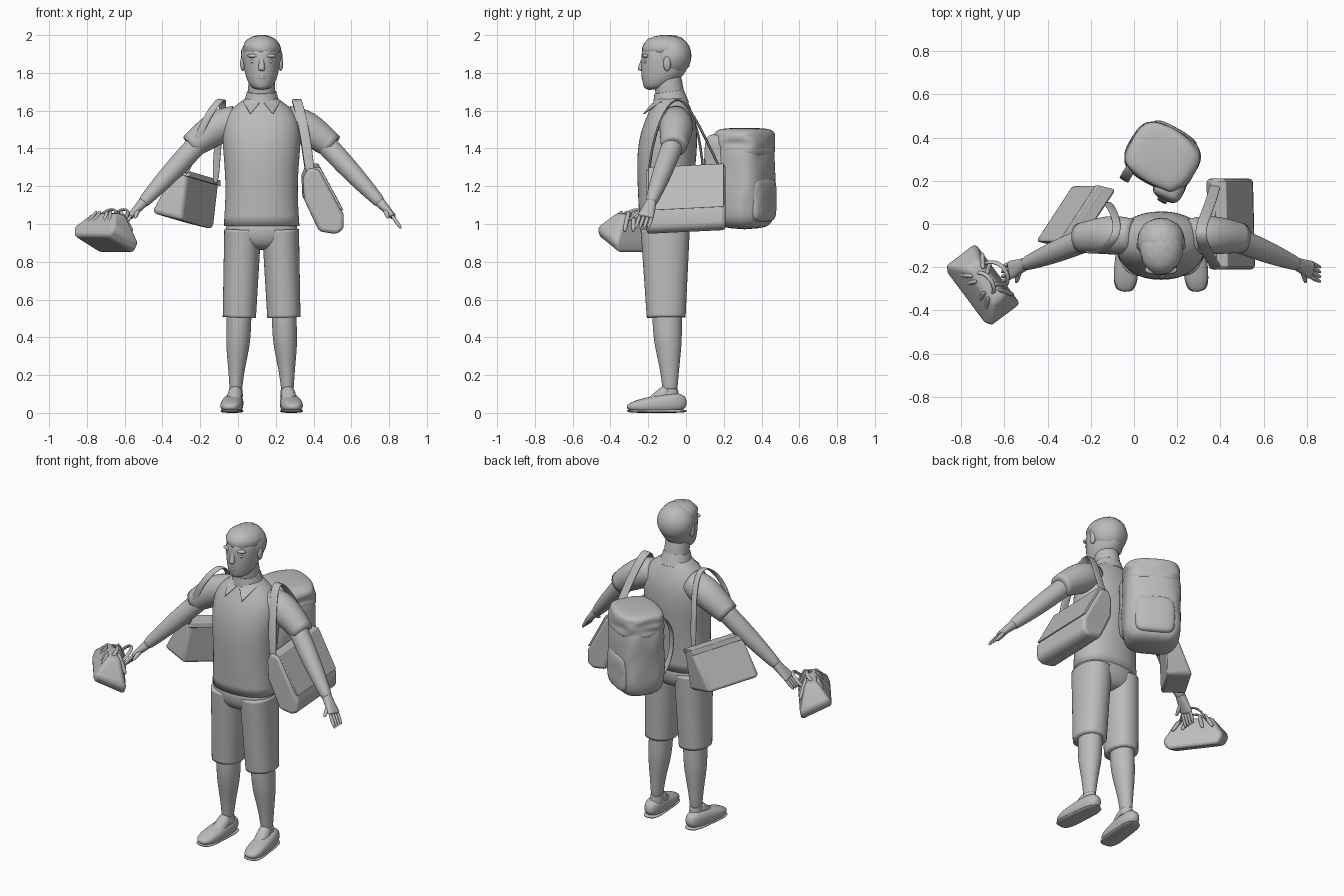
import bpy, bmesh, math, random
from mathutils import Vector, Matrix

random.seed(4)
if "Cube" in bpy.data.objects:
    bpy.data.objects.remove(bpy.data.objects["Cube"])

GREY = (.5, .5, .5, 1)
grey = bpy.data.materials.new("plain_grey")
grey.use_nodes = True
grey.diffuse_color = GREY
grey.node_tree.nodes["Principled BSDF"].inputs["Base Color"].default_value = GREY

# Directions, and the centre line of the man
RIGHTWARD, DEPTH, UP = Vector((1, 0, 0)), Vector((0, 1, 0)), Vector((0, 0, 1))
MIDDLE = RIGHTWARD / 8


def finish(name, mesh_builder, subdivision=0, bevel=0):
    """Turn a bmesh into a smooth grey object."""
    bmesh.ops.recalc_face_normals(mesh_builder, faces=mesh_builder.faces)
    mesh = bpy.data.meshes.new(name)
    mesh_builder.to_mesh(mesh)
    mesh_builder.free()
    mesh.materials.append(grey)
    mesh.shade_smooth()
    item = bpy.data.objects.new(name, mesh)
    bpy.context.collection.objects.link(item)
    if bevel:
        mesh.set_sharp_from_angle(angle=math.radians(40))
        modifier = item.modifiers.new("rounded_edges", "BEVEL")
        modifier.width, modifier.segments = bevel, 3
    if subdivision:
        modifier = item.modifiers.new("subdivision", "SUBSURF")
        modifier.levels = modifier.render_levels = subdivision


def loft(name, centres, sizes, ref=RIGHTWARD, flat=False, hem=False, power=1, jitter=0, sides=16):
    """Skin rings along a path; the first size of each ring lies along ref."""
    builder = bmesh.new()
    crease = builder.edges.layers.float.new("crease_edge")
    rings = []
    last = len(centres) - 1
    for i, (centre, (wide, deep)) in enumerate(zip(centres, sizes)):
        along = UP if flat else (centres[min(i + 1, last)] - centres[max(i - 1, 0)]).normalized()
        across = (ref - along * ref.dot(along)).normalized()
        other = along.cross(across)
        ring = []
        for k in range(sides):
            angle = math.tau * k / sides
            c, s = (math.copysign(abs(v) ** power, v) for v in (math.cos(angle), math.sin(angle)))
            wobble = 1 + random.uniform(-jitter, jitter)
            ring.append(builder.verts.new(centre + (across * c * wide + other * s * deep) * wobble))
        rings.append(ring)
    for low, high in zip(rings, rings[1:]):
        for k in range(sides):
            builder.faces.new((low[k - 1], low[k], high[k], high[k - 1]))
    for ring in (rings[0], rings[-1]):
        cap = builder.faces.new(ring)
        for edge in cap.edges:
            edge[crease] = 1 if hem else 0
    finish(name, builder, subdivision=2)


def column(name, rows, **style):
    """Upright form on the centre line, from rows of height, depth, half width, half depth."""
    loft(name, [MIDDLE + DEPTH * y + UP * z for z, y, _, _ in rows],
         [row[2:] for row in rows], flat=True, **style)


def tube(name, start, end, size, end_size, bulge=0, rounded=0, steps=8, **style):
    """Straight tapered limb, with an optional swelling and rounded ends."""
    stations = [i / steps for i in range(steps + 1)]
    sizes = []
    for t in stations:
        swell = bulge * math.sin(math.pi * t)
        shrink = 1 - rounded * abs(2 * t - 1) ** 6
        sizes.append([(a + (b - a) * t + swell) * shrink for a, b in zip(size, end_size)])
    loft(name, [start.lerp(end, t) for t in stations], sizes, **style)


def strap(name, points, width, ref=RIGHTWARD):
    loft(name, points, [(width, .007)] * len(points), ref=ref, power=.5, sides=8)


def ball(name, centre, size, jitter=0):
    builder = bmesh.new()
    place = Matrix.Translation(centre) @ Matrix.Diagonal((*size, 1))
    bmesh.ops.create_uvsphere(builder, u_segments=24, v_segments=12, radius=1, matrix=place)
    for vert in builder.verts:
        vert.co += (vert.co - centre) * random.uniform(-jitter, jitter)
    finish(name, builder)


def hull(name, points, bevel=.012):
    builder = bmesh.new()
    for point in points:
        builder.verts.new(point)
    bmesh.ops.convex_hull(builder, input=builder.verts)
    bmesh.ops.dissolve_limit(builder, angle_limit=.05, verts=builder.verts, edges=builder.edges)
    finish(name, builder, bevel=bevel)


def prism(name, section, shift, bevel=.012):
    section = [Vector(point) for point in section]
    hull(name, section + [point + Vector(shift) for point in section], bevel)


def on_body(x, y, z):
    return MIDDLE + Vector((x, y, z))


# Head, hair and neck
column("head", [(1.71, -.17, .04, .05), (1.74, -.15, .07, .08), (1.79, -.12, .09, .12),
                (1.86, -.11, .1, .13), (1.93, -.11, .1, .13), (1.99, -.1, .05, .07)])
ball("back_hair", on_body(0, -.08, 1.89), (.11, .11, .11), .02)
ball("top_hair", on_body(0, -.11, 1.93), (.1, .125, .07), .03)
tube("neck", on_body(0, -.07, 1.6), on_body(0, -.1, 1.78), (.08, .08), (.07, .075))

# Face
tube("nose", on_body(0, -.225, 1.88), on_body(0, -.24, 1.81), (.012, .01), (.02, .02),
     rounded=.3)
ball("lips", on_body(0, -.22, 1.775), (.03, .016, .012))
ball("chin", on_body(0, -.19, 1.735), (.04, .035, .025))

# Shirt, collar and seat of the shorts
column("shirt", [(.99, -.11, .205, .138), (1.2, -.11, .19, .15), (1.4, -.1, .21, .165),
                 (1.53, -.085, .215, .145), (1.61, -.08, .17, .11), (1.67, -.08, .08, .08)],
       power=.9, hem=True)
tube("collar", on_body(0, -.08, 1.63), on_body(0, -.09, 1.7), (.1, .1), (.08, .08), hem=True)
column("shorts_seat", [(.86, -.11, .1, .08), (.9, -.11, .17, .12), (.95, -.11, .2, .135),
                       (1.04, -.11, .19, .135)], power=.85)

for sign, side in ((1, "left_"), (-1, "right_")):

    def joint(x, y, z):
        return on_body(sign * x, y, z)

    ball(side + "eye", joint(.04, -.215, 1.86), (.02, .01, .01))
    ball(side + "brow", joint(.04, -.212, 1.89), (.035, .02, .012))
    ball(side + "ear", joint(.1, -.1, 1.85), (.014, .02, .04))
    prism(side + "collar_flap", [joint(.01, -.17, 1.64), joint(.06, -.22, 1.58),
                                 joint(.1, -.12, 1.65)], DEPTH * -.012, .004)

    # Shorts leg, bare leg and shoe
    tube(side + "shorts_leg", joint(.1, -.11, .97), joint(.118, -.105, .505),
         (.1, .133), (.09, .105), power=.9, hem=True)
    ankle = joint(.137, -.085, .08)
    loft(side + "leg", [joint(.118, -.1, .6), joint(.12, -.1, .47), joint(.125, -.095, .36),
                        joint(.135, -.085, .2), ankle],
         [(.07, .08), (.066, .08), (.067, .075), (.038, .045), (.034, .04)], flat=True)
    tube(side + "sock", ankle, ankle + UP * .05, (.04, .05), (.036, .043))
    heel, toe = joint(.14, .005, 0), joint(.17, -.315, 0)
    tube(side + "shoe", heel + UP * .06, toe + UP * .03, (.045, .055), (.055, .025),
         bulge=.008, rounded=.5, power=.8)
    tube(side + "instep", ankle + UP * .04, joint(.15, -.2, .04), (.04, .045), (.04, .03),
         rounded=.4)
    tube(side + "sole", heel + UP * .01, toe + UP * .01, (.05, .01), (.06, .01),
         rounded=.4, power=.7)

    # Sleeve, arm and hand
    shoulder, cuff = joint(.13, -.055, 1.55), joint(.375, -.065, 1.41)
    wrist, knuckles, tip = joint(.64, -.19, 1.1), joint(.7, -.215, 1.035), joint(.74, -.235, .975)
    loft(side + "sleeve", [shoulder, joint(.21, -.05, 1.525), joint(.29, -.055, 1.475), cuff],
         [(.08, .08), (.095, .095), (.085, .085), (.07, .067)], hem=True, ref=DEPTH)
    tube(side + "arm", shoulder.lerp(cuff, .8), wrist, (.058, .058), (.03, .03),
         bulge=.008, ref=DEPTH)
    tube(side + "palm", wrist.lerp(knuckles, -.3), knuckles, (.028, .028), (.045, .016),
         ref=DEPTH, power=.85)
    for finger in range(4):
        spread = DEPTH * (finger - 1.5) * .022
        tube(side + "finger", knuckles.lerp(wrist, .2) + spread, tip + spread, (.012, .012),
             (.01, .01), rounded=.3, sides=8, steps=3)
    tube(side + "thumb", wrist.lerp(knuckles, .2), joint(.67, -.275, 1.03), (.02, .02),
         (.01, .01), rounded=.3, sides=8, steps=3)

# Backpack: crumpled sack with lid, pocket, pouch and straps
turn = Vector((.87, -.5, 0))
outward = UP.cross(turn)
pack = MIDDLE + Vector((.005, .31, 0))


def pack_part(name, across, out, low, high, size, jitter):
    spot = pack + turn * across + outward * out
    tube(name, spot + UP * low, spot + UP * high, size, size, rounded=.25, ref=turn,
         power=.65, jitter=jitter, sides=20)


pack_part("backpack", 0, 0, .97, 1.48, (.17, .14), .04)
pack_part("backpack_lid", 0, 0, 1.34, 1.51, (.165, .14), .06)
pack_part("backpack_pocket", 0, .1, 1.01, 1.25, (.12, .05), .04)
pack_part("backpack_pouch", .1, -.1, 1.08, 1.48, (.07, .07), .08)
for across in (-.1, .1):
    foot = pack + turn * across
    strap("shoulder_strap", [foot + outward * -.18 * bow + UP * height for bow, height in
                             ((.5, 1.47), (1, 1.4), (1, 1.2), (.6, 1.07))], .025, turn)

# Messenger bag on the left shoulder
prism("messenger_bag", [(x, -.21, z) for x, z in (
    (.345, 1.24), (.37, 1.3), (.43, 1.29), (.56, 1.05), (.56, .97), (.52, .945), (.43, .96),
    (.35, 1.13))], (-.01, .42, .02), .02)
prism("messenger_flap", [(x, -.2, z) for x, z in (
    (.38, 1.3), (.435, 1.3), (.56, 1.07), (.5, 1.1))], (-.01, .4, .02), .004)
strap("messenger_strap", [Vector(point) for point in (
    (.385, -.2, 1.24), (.365, -.18, 1.42), (.33, -.12, 1.6), (.3, -.04, 1.69),
    (.33, .04, 1.58), (.365, .13, 1.4), (.38, .2, 1.25))], .027)

# Tote on the right shoulder, leaning outward
tote_length = (.17, .26, -.05)
prism("tote_bag", [(-.46, -.08, 1.06), (-.3, -.12, 1.02), (-.33, -.08, 1.3), (-.27, -.1, 1.28)],
      tote_length, .02)
prism("tote_rim", [(-.35, -.08, 1.27), (-.26, -.11, 1.25), (-.34, -.08, 1.3), (-.26, -.1, 1.28)],
      tote_length, .004)
strap("tote_strap", [Vector(point) for point in (
    (-.28, -.1, 1.25), (-.2, -.14, 1.5), (-.13, -.12, 1.62), (-.07, -.04, 1.69),
    (-.09, .05, 1.55), (-.11, .08, 1.4), (-.12, .1, 1.2))], .02)

# Handbag hanging from the right hand, gathered toward the top
long_way, short_way = Vector((.6, -.8, 0)), Vector((.8, .6, 0))
base = Vector((-.71, -.29, .89))


def in_handbag(along, across, height):
    return base + long_way * along + short_way * across + UP * height


corners = ((.15, -.09, .045), (.15, .09, -.045), (.18, -.07, .09), (.18, .1, .01),
           (.1, 0, .17), (.1, .07, .16))
hull("handbag", [in_handbag(end * a, b, c) for end in (-1, 1) for a, b, c in corners], .02)
for face in (-1, 1):
    for fold in (-2, -1, 1, 2):
        tube("handbag_pleat", in_handbag(fold * .06, .02 + face * .08, .07),
             in_handbag(fold * .03, .03 + face * .03, .18), (.012, .012), (.012, .012),
             rounded=.5, ref=long_way, sides=8)
    strap("handbag_handle", [in_handbag(along, .03 + face * .04 + lift, .12 + lift)
                             for along, lift in ((-.08, 0), (-.05, .07), (.05, .07), (.08, 0))],
          .011, short_way)
